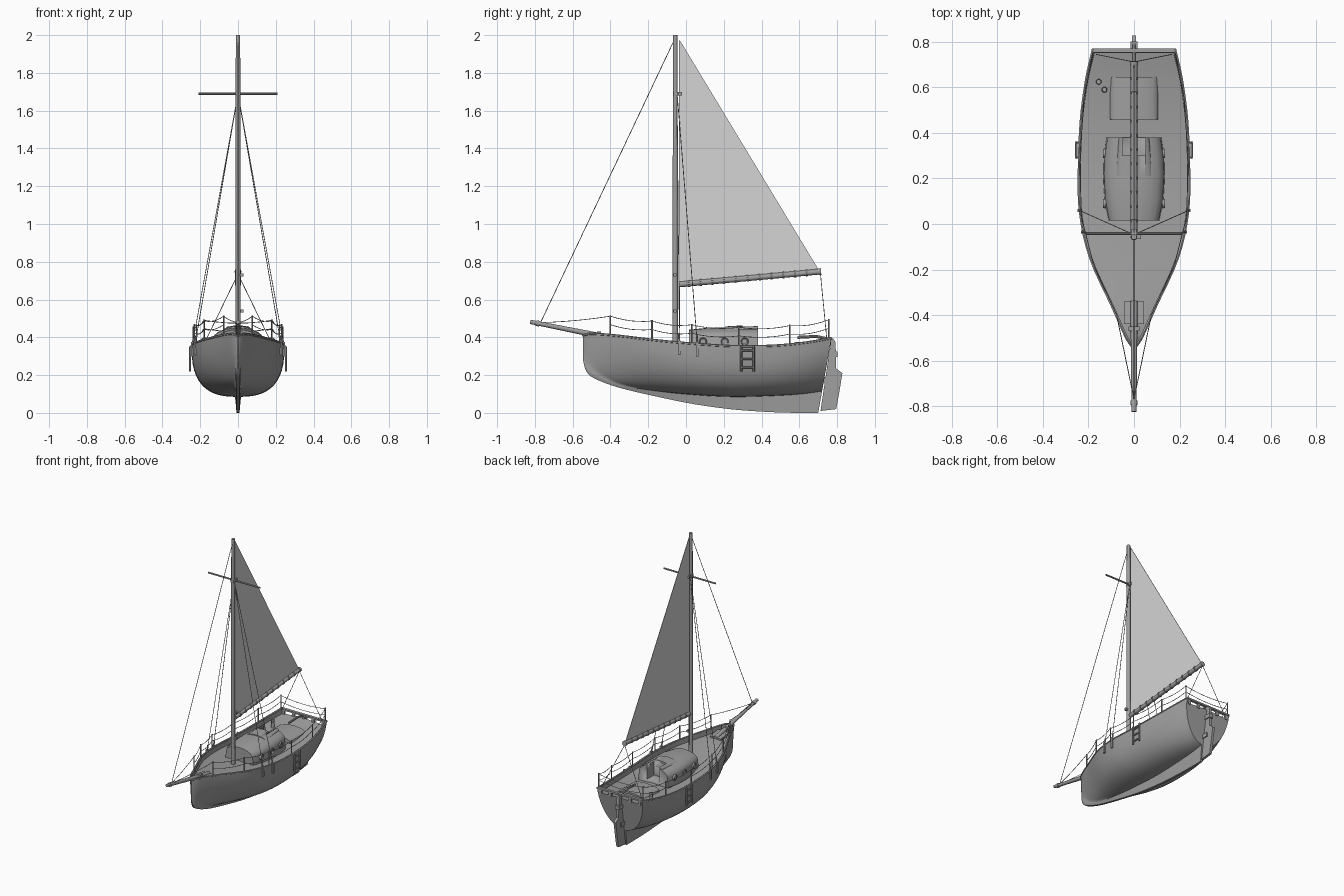
import bpy, bmesh, math
from mathutils import Vector, Matrix

cube = bpy.data.objects.get("Cube")
if cube:
    bpy.data.objects.remove(cube)


def material(name, value):
    m = bpy.data.materials.new(name)
    m.use_nodes = True
    m.diffuse_color = (value, value, value, 1)
    m.node_tree.nodes["Principled BSDF"].inputs["Base Color"].default_value = (value, value, value, 1)
    return m


GREY = material("mid grey", 0.35)
PALE = material("pale sailcloth", 0.66)


def finish(name, bm, mat=GREY, angle=35):
    bmesh.ops.recalc_face_normals(bm, faces=bm.faces)
    mesh = bpy.data.meshes.new(name)
    bm.to_mesh(mesh)
    bm.free()
    mesh.polygons.foreach_set("use_smooth", [True] * len(mesh.polygons))
    mesh.set_sharp_from_angle(angle=math.radians(angle))
    mesh.materials.append(mat)
    ob = bpy.data.objects.new(name, mesh)
    bpy.context.collection.objects.link(ob)
    return ob


def loft(name, rings, mat=GREY):
    bm = bmesh.new()
    vs = [[bm.verts.new(p) for p in r] for r in rings]
    n = len(vs[0])
    for a, b in zip(vs, vs[1:]):
        for i in range(n):
            j = (i + 1) % n
            bm.faces.new((a[i], a[j], b[j], b[i]))
    bm.faces.new(vs[0])
    bm.faces.new(vs[-1])
    return finish(name, bm, mat)


def rod(name, paths, r, r2=None, sides=6):
    """Straight round segments along each path."""
    bm = bmesh.new()
    for path in paths:
        for a, b in zip(path, path[1:]):
            a, b = Vector(a), Vector(b)
            d = b - a
            mat = Matrix.Translation((a + b) / 2) @ d.to_track_quat('Z', 'Y').to_matrix().to_4x4()
            bmesh.ops.create_cone(bm, cap_ends=True, segments=sides, radius1=r,
                                  radius2=r if r2 is None else r2, depth=d.length, matrix=mat)
    return finish(name, bm)


def box(name, lo, hi):
    bm = bmesh.new()
    lo, hi = Vector(lo), Vector(hi)
    bmesh.ops.create_cube(bm, size=1, matrix=Matrix.Translation((lo + hi) / 2) @ Matrix.Diagonal((*(hi - lo), 1)))
    return finish(name, bm)


def prism(name, outline, half, mat=GREY):
    """Side outline (y, z) given a thickness across x."""
    return loft(name, [[(x, y, z) for y, z in outline] for x in (-half, half)], mat)


def arch(name, stations, steps=10):
    """Round-topped house; stations are (y, half width, base, shoulder, top)."""
    rings = []
    for y, w, base, shoulder, top in stations:
        arc = [math.pi * i / steps for i in range(steps + 1)]
        rings.append([(w, y, base)] + [(w * 0.97 * math.cos(t), y, shoulder + (top - shoulder) * math.sin(t))
                                       for t in arc] + [(-w, y, base)])
    return loft(name, rings)


def smooth_rows(rows, n=4):
    """Catmull-Rom interpolation between table rows."""
    ext = [rows[0]] + rows + [rows[-1]]
    out = []
    for p0, p1, p2, p3 in zip(ext, ext[1:], ext[2:], ext[3:]):
        for i in range(n):
            t = i / n
            out.append([b + 0.5 * t * (c - a + t * (2 * a - 5 * b + 4 * c - d + t * (3 * (b - c) + d - a)))
                        for a, b, c, d in zip(p0, p1, p2, p3)])
    return out + [list(rows[-1])]


# Hull: y, half breadth, sheer, bilge bottom, keel bottom, fullness
stations = smooth_rows([
    (-.545, .004, .41, .29, .28, 1.6), (-.53, .018, .413, .24, .225, 1.6),
    (-.49, .042, .418, .205, .185, 1.6), (-.36, .10, .408, .15, .135, 1.8),
    (-.15, .195, .383, .115, .085, 2.2), (.05, .24, .365, .095, .045, 2.6),
    (.25, .245, .353, .085, .018, 2.7), (.45, .236, .355, .09, .004, 2.6),
    (.60, .213, .372, .10, 0, 2.3), (.70, .183, .395, .115, 0, 2.0)])


def rake(y, z):
    return y + .07 * (z / .395) * (max(y, 0) / .7) ** 4


rings, sheer_line = [], []
for y, b, s, zb, k, p in stations:
    inner, keel = max(b - .012, b * .3), min(.016, b * .5)
    half = [(inner, s - .035), (inner, s)]
    for i in range(13):
        t = math.pi / 2 * i / 12
        half.append((max(b * max(math.cos(t), 0) ** (2 / p), keel), s - (s - zb) * math.sin(t) ** (2 / p)))
    half.append((keel * .5, k))
    ring = [(0, s - .025)] + half + [(-x, z) for x, z in reversed(half)]
    rings.append([(x, rake(y, z), z) for x, z in ring])
    sheer_line.append((rake(y, s), b, s))
loft("hull", rings)


def sheer(y):
    for (y0, b0, s0), (y1, b1, s1) in zip(sheer_line, sheer_line[1:]):
        if y <= y1:
            t = max(0, (y - y0) / (y1 - y0))
            return b0 + t * (b1 - b0), s0 + t * (s1 - s0)
    return sheer_line[-1][1:]


# Gunwale, stern rail and its posts
rod("gunwale", [[(sx * (b - .004), y, s) for y, b, s in sheer_line] for sx in (1, -1)], .007)
box("stern_rail", (-.185, .752, .388), (.185, .772, .40))
for i in range(5):
    x = (i - 2) * .08
    box("stern_rail_post", (x - .01, .755, .355), (x + .01, .768, .39))

# Rudder, hinges and tiller
prism("rudder", [(.712, .01), (.795, .02), (.81, .10), (.828, .21), (.795, .235),
                 (.792, .37), (.783, .39), (.768, .385)], .009)
for z in (.175, .31):
    box("rudder_hinge", (-.016, rake(.695, z), z - .015), (.016, rake(.735, z), z + .015))
rod("tiller", [[(0, .78, .385), (0, .69, .405), (0, .59, .40)]], .008, sides=8)

# Cabin with companionway cut through the hood
cabin = arch("cabin", [(.015, .112, .32, .39, .44), (.11, .13, .32, .395, .45),
                       (.21, .135, .32, .395, .452), (.30, .132, .32, .395, .452),
                       (.38, .12, .32, .395, .452)])
hood = arch("companionway_hood", [(.21, .085, .41, .43, .458), (.38, .068, .41, .445, .468)])
cutter = box("companionway_cutter", (-.05, .30, .345), (.05, .45, .50))
cutter.hide_render = True
cutter.hide_viewport = True
for ob in (cabin, hood):
    mod = ob.modifiers.new("doorway", 'BOOLEAN')
    mod.object = cutter
    mod.operation = 'DIFFERENCE'
for sx in (1, -1):
    for y in (.09, .205, .31):
        bm = bmesh.new()
        bmesh.ops.create_cone(bm, cap_ends=True, segments=20, radius1=.022, radius2=.019, depth=.012,
                              matrix=Matrix.Translation((sx * .13, y, .378)) @ Matrix.Rotation(sx * math.pi / 2, 4, 'Y'))
        lid = [f for f in bm.faces if len(f.verts) > 4 and f.calc_center_median().x * sx > .13]
        bmesh.ops.inset_region(bm, faces=lid, thickness=.005, depth=-.004)
        finish("porthole", bm)

# Deck fittings
arch("stern_hatch", [(.46, .108, .31, .335, .36), (.645, .108, .31, .335, .362)])
prism("foredeck_hatch", [(-.44, .36), (-.44, .40), (-.34, .39), (-.34, .35)], .045)
for x, y in ((-.155, .625), (-.13, .59)):
    rod("winch", [[(x, y, .33), (x, y, .375)]], .013, .010, 12)

# Mast, bowsprit, spreader, boom and sail
MAST = -.057
rod("mast", [[(0, MAST, .33), (0, MAST, 2.0)]], .015, .012, 14)
rod("bowsprit", [[(0, -.34, .385), (0, -.825, .482)]], .016, .011, 12)
rod("bowsprit_band", [[(0, -.775, .472), (0, -.795, .476)]], .015, sides=12)
box("bowsprit_collar", (-.025, -.47, .385), (.025, -.45, .43))
rod("spreader", [[(-.21, MAST + .015, 1.69), (.21, MAST + .015, 1.69)]], .006, sides=8)
box("spreader_bracket", (-.012, MAST - .01, 1.68), (.012, MAST + .035, 1.70))
boom_a, boom_b = Vector((0, -.035, .68)), Vector((0, .715, .748))
rod("boom", [[boom_a, boom_b]], .015, sides=12)
rod("boom_cap", [[boom_b - (boom_b - boom_a) * .02, boom_b]], .018, sides=12)
prism("mainsail", [(-.034, .69), (.70, .762), (-.034, 1.975)], .0015, PALE)
for i in range(11):
    c = boom_a.lerp(boom_b, (i + .7) / 12)
    rod("sail_lashing", [[c, c + (boom_b - boom_a) * .015]], .018, sides=10)
for z in (.54, .73):
    box("mast_cleat", (.01, MAST - .008, z - .008), (.03, MAST + .008, z + .008))

# Standing rigging and mainsheet
rod("forestay", [[(0, MAST, 1.985), (0, -.77, .478)]], .002)
shrouds = []
for sx in (1, -1):
    for y in (-.035, .06):
        b, s = sheer(y)
        shrouds.append([(0, MAST + .01, 1.69), (sx * b, y, s)])
        box("chainplate", (sx * b - .008, y - .007, s - .065), (sx * b + .008, y + .007, s + .012))
        rod("turnbuckle", [[(sx * b, y, s), (sx * b * .96, y - .003, s + .05)]], .005)
rod("shrouds", shrouds, .002)
rod("halyard", [[(0, MAST + .022, .45), (0, MAST + .022, 1.97)]], .002)
rod("mainsheet", [[(sx * .165, .745, .395), (0, .712, .735)] for sx in (1, -1)], .002)

# Guard rails with sagging wires
posts_y = (-.40, -.18, .03, .28, .55, .755)


def sag(a, b, drop, n=6):
    a, b = Vector(a), Vector(b)
    return [a.lerp(b, i / n) - Vector((0, 0, drop * 4 * (i / n) * (1 - i / n))) for i in range(n + 1)]


for sx in (1, -1):
    feet = [(sx * (sheer(y)[0] - .006), y, sheer(y)[1]) for y in posts_y]
    rod("stanchions", [[f, (f[0], f[1], f[2] + .105)] for f in feet], .004)
    wires = [sag((0, -.77, .478), (feet[0][0], feet[0][1], feet[0][2] + .1), .006)]
    for h in (.10, .055):
        tops = [(x, y, z + h) for x, y, z in feet]
        wires += [sag(a, b, .012) for a, b in zip(tops, tops[1:])]
    rod("guard_wires", wires, .002, sides=5)
rod("stern_wire", [sag((-.177, .755, .39 + h), (.177, .755, .39 + h), .015) for h in (.055, .10)], .002)

# Boarding ladders on both sides
for sx in (1, -1):
    x = sx * .254
    rails = [[(sx * .235, y, .352), (x, y, .352), (x, y, .22)] for y in (.292, .358)]
    rungs = [[(x, .292, z), (x, .358, z)] for z in (.24, .285, .33)]
    rod("boarding_ladder", rails + rungs, .006)
